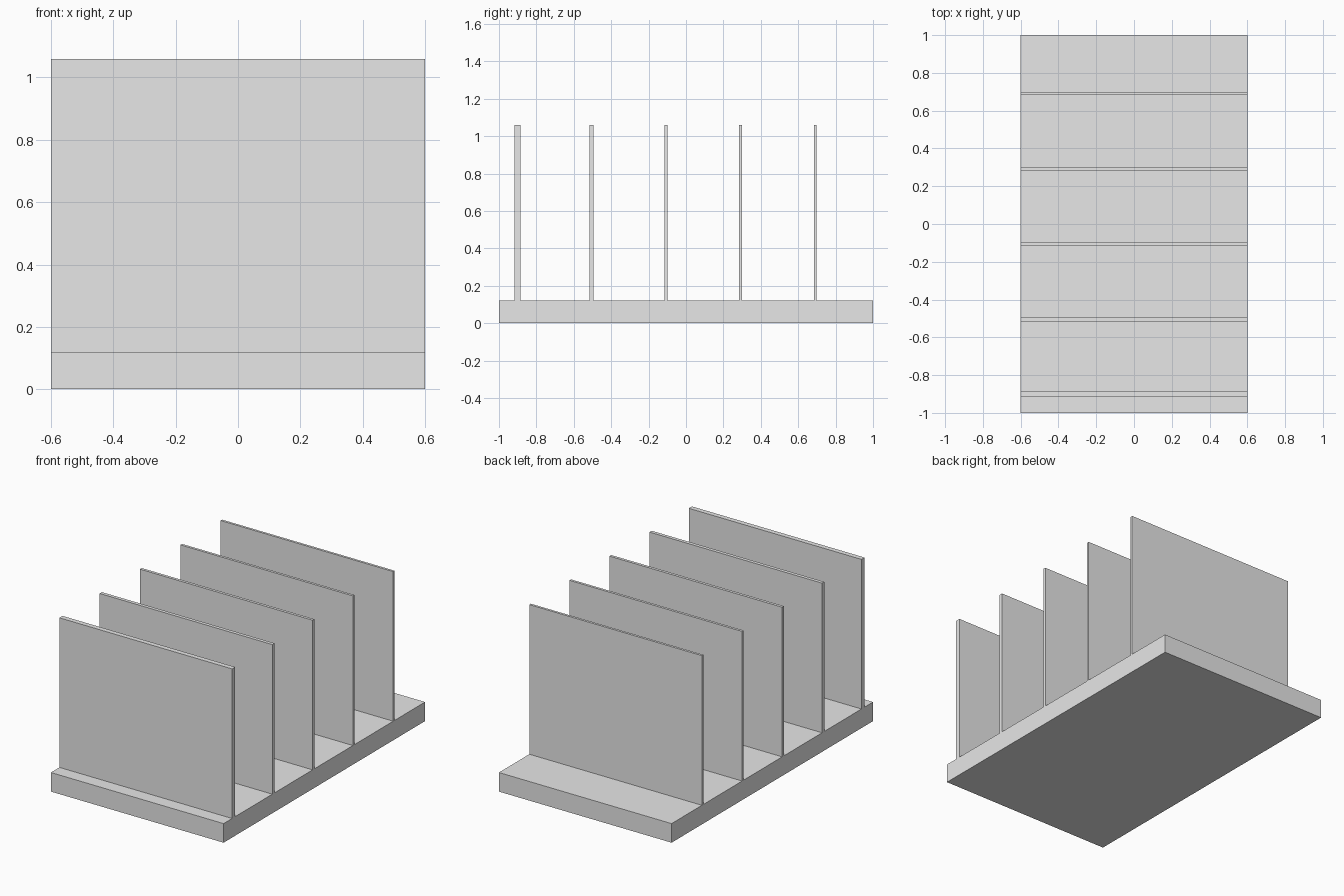
import bpy

default = bpy.data.objects.get("Cube")
if default:
    bpy.data.objects.remove(default, do_unlink=True)

# Single plain grey
grey = bpy.data.materials.new("light_grey")
grey.use_nodes = True
colour = (0.8, 0.8, 0.8, 1)
grey.diffuse_color = colour
grey.node_tree.nodes["Principled BSDF"].inputs["Base Color"].default_value = colour

WIDTH, LENGTH = 1.2, 2.0
BASE_TOP, FIN_TOP = 0.12, 1.06


def box(name, y0, y1, z0, z1):
    """Full-width box between two depths and two heights."""
    bpy.ops.mesh.primitive_cube_add(size=1, location=(0, (y0 + y1) / 2, (z0 + z1) / 2))
    obj = bpy.context.object
    obj.name = name
    obj.scale = (WIDTH, y1 - y0, z1 - z0)
    bpy.ops.object.transform_apply(location=False, rotation=False, scale=True)
    obj.data.materials.append(grey)
    return obj


# Base slab
box("base", -LENGTH / 2, LENGTH / 2, 0, BASE_TOP)

# Evenly spaced upright fins, each thinner than the one in front
FIRST_FIN, SPACING = -0.916, 0.4
for i, thickness in enumerate((0.031, 0.022, 0.018, 0.016, 0.015)):
    front = FIRST_FIN + i * SPACING
    box(f"fin_{i + 1}", front, front + thickness, BASE_TOP, FIN_TOP)
